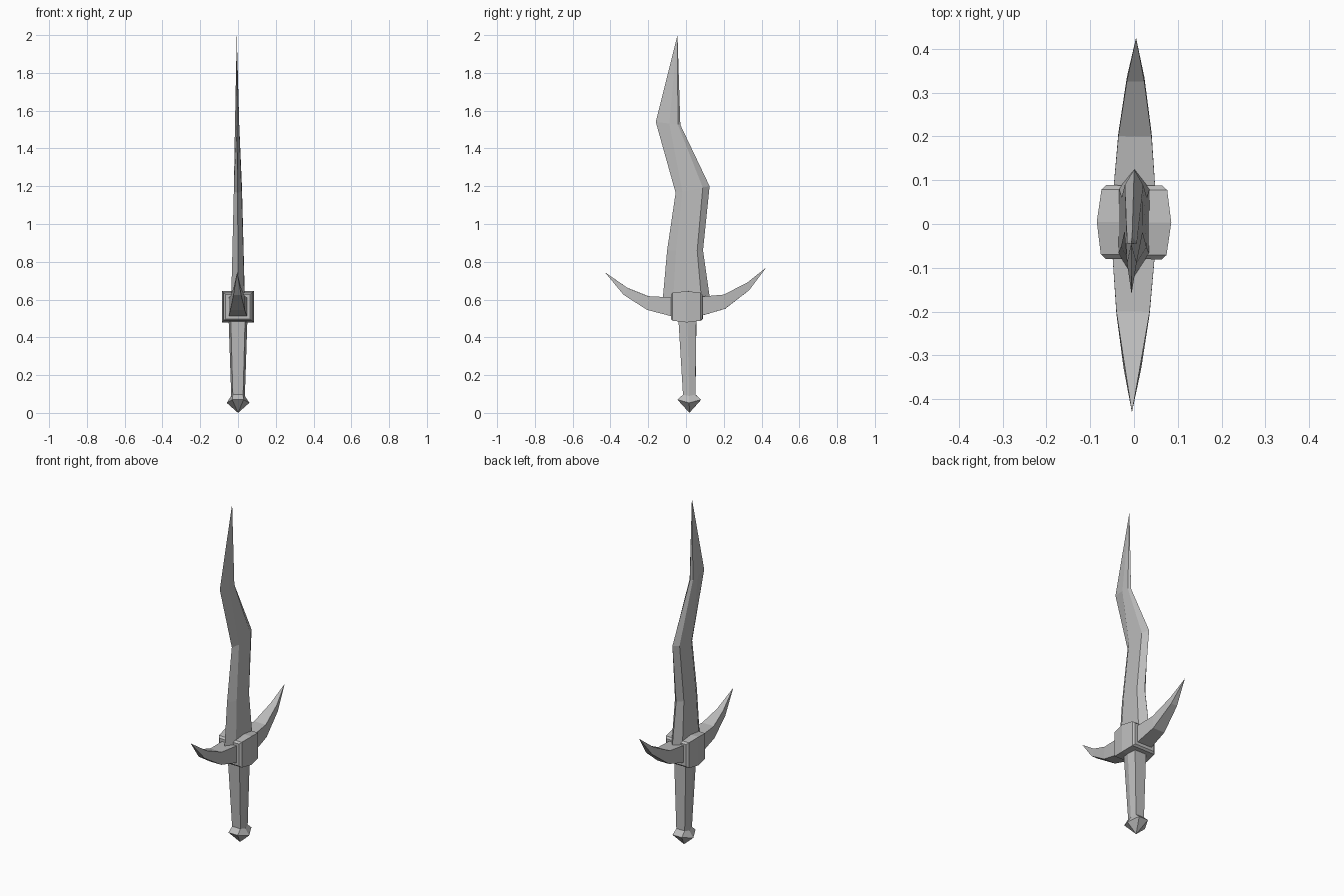
import bpy
import bmesh
from mathutils import Matrix

if "Cube" in bpy.data.objects:
    bpy.data.objects.remove(bpy.data.objects["Cube"], do_unlink=True)

steel = bpy.data.materials.new("grey steel")
steel.use_nodes = True
GREY = (0.5, 0.5, 0.5, 1)
steel.diffuse_color = GREY
steel.node_tree.nodes["Principled BSDF"].inputs["Base Color"].default_value = GREY

TURN = Matrix.Rotation(-0.011, 4, "Z")  # whole dagger sits very slightly turned


def loft(name, rings):
    """Skin a list of rings; a ring of one point closes to a tip."""
    bm = bmesh.new()
    loops = [[bm.verts.new(p) for p in ring] for ring in rings]
    for a, b in zip(loops, loops[1:]):
        n = max(len(a), len(b))
        for i in range(n):
            j = (i + 1) % n
            if len(b) == 1:
                bm.faces.new((a[i], a[j], b[0]))
            elif len(a) == 1:
                bm.faces.new((a[0], b[j], b[i]))
            else:
                bm.faces.new((a[i], a[j], b[j], b[i]))
    for end in (loops[0], loops[-1]):
        if len(end) > 2:
            bm.faces.new(end)
    bmesh.ops.recalc_face_normals(bm, faces=bm.faces)
    bm.transform(TURN)
    mesh = bpy.data.meshes.new(name)
    bm.to_mesh(mesh)
    bm.free()
    mesh.materials.append(steel)
    obj = bpy.data.objects.new(name, mesh)
    bpy.context.collection.objects.link(obj)
    return obj


def rect(y_bottom, y_top, half, bottom, top):
    return [(-half, y_bottom, bottom), (half, y_bottom, bottom),
            (half, y_top, top), (-half, y_top, top)]


def hexagon(front, back, flat, wide, z, z_mid):
    mid = (front + back) / 2
    return [(-flat, front, z), (flat, front, z), (wide, mid, z_mid),
            (flat, back, z), (-flat, back, z), (-wide, mid, z_mid)]


def blade_ring(front, z_front, back, z_back, half, f1, f2, lean):
    def at(t, x):
        return (x + lean, front + (back - front) * t, z_front + (z_back - z_front) * t)
    return [at(0, 0), at(f1, half), at(f2, half), at(1, 0), at(f2, -half), at(f1, -half)]


# Wavy blade: bevelled on both edges, flat in the middle
loft("blade", [
    blade_ring(-0.125, 0.58, 0.13, 0.58, 0.036, 0.22, 0.82, 0),
    blade_ring(-0.10, 0.86, 0.09, 0.86, 0.029, 0.25, 0.84, 0),
    blade_ring(-0.055, 1.165, 0.125, 1.20, 0.021, 0.2, 0.8, -0.001),
    blade_ring(-0.16, 1.54, -0.03, 1.525, 0.011, 0.55, 0.9, -0.004),
    [(-0.006, -0.045, 2.0)],
])

# Barrel-shaped guard block
loft("guard_block", [
    rect(y, y, half, 0.562 - tall, 0.562 + tall) for y, half, tall in
    [(-0.08, 0.064, 0.064), (-0.07, 0.075, 0.074), (0.004, 0.085, 0.083),
     (0.078, 0.075, 0.074), (0.088, 0.064, 0.064)]
])

# Upswept guard arms
loft("front_guard_arm", [
    rect(-0.05, -0.05, 0.05, 0.505, 0.61),
    rect(-0.205, -0.2, 0.038, 0.545, 0.618),
    rect(-0.33, -0.31, 0.02, 0.625, 0.662),
    [(0, -0.43, 0.745)],
])
loft("back_guard_arm", [
    rect(0.05, 0.05, 0.05, 0.505, 0.613),
    rect(0.207, 0.2, 0.038, 0.551, 0.626),
    rect(0.335, 0.325, 0.02, 0.65, 0.69),
    [(0, 0.425, 0.77)],
])

# Six-sided tapering handle
loft("handle", [
    hexagon(-0.015, 0.05, 0.027, 0.036, 0.085, 0.085),
    hexagon(-0.04, 0.055, 0.038, 0.05, 0.5, 0.5),
])

# Pointed pommel
loft("pommel", [
    [(0, 0.018, 0)],
    hexagon(-0.045, 0.08, 0.03, 0.06, 0.07, 0.053),
    hexagon(-0.015, 0.05, 0.027, 0.036, 0.097, 0.09),
])
